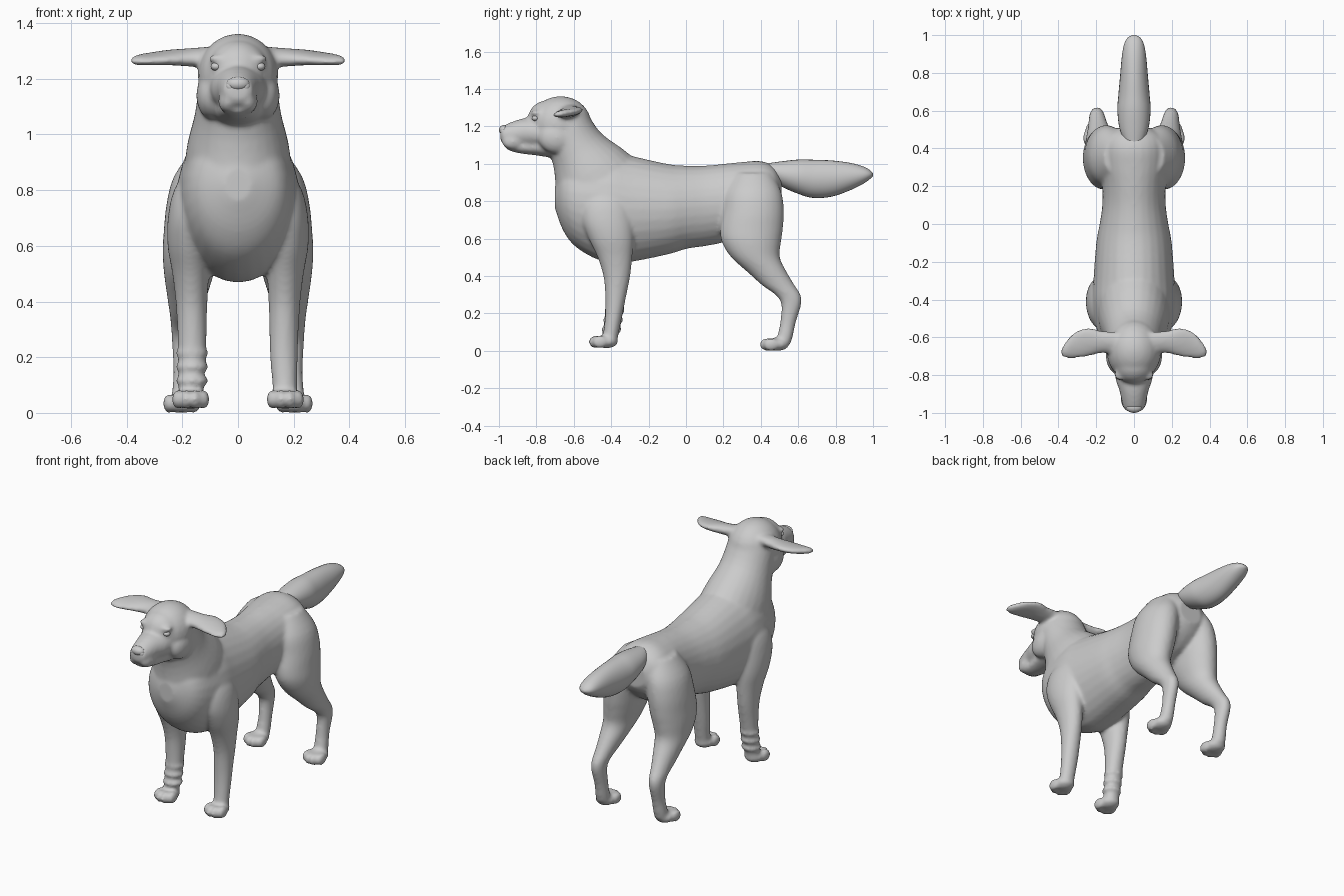
import bpy, bmesh
from math import sin, cos, pi
from mathutils import Vector, Matrix

X, Y, Z = Vector((1, 0, 0)), Vector((0, 1, 0)), Vector((0, 0, 1))


def catmull(p, steps=4):
    """Smoothly resample a list of section tuples."""
    p = [Vector(q) for q in p]
    out = []
    for i in range(len(p) - 1):
        a, b, c, d = p[max(i - 1, 0)], p[i], p[i + 1], p[min(i + 2, len(p) - 1)]
        for k in range(steps):
            t = k / steps
            out.append(b + (c - a) * (t / 2) + (a * 2 - b * 5 + c * 4 - d) * (t * t / 2)
                       + (b * 3 - a - c * 3 + d) * (t ** 3 / 2))
    return out + [p[-1]]


def loft(bm, secs, u, v, n=28):
    """Closed tube through ellipses (x, y, z, radius along u, radius along v)."""
    rings = []
    for s in catmull(secs):
        c = Vector(s[:3])
        rings.append([bm.verts.new(c + u * (s[3] * cos(2 * pi * i / n)) + v * (s[4] * sin(2 * pi * i / n)))
                      for i in range(n)])
    faces = [bm.faces.new(rings[0]), bm.faces.new(rings[-1])]
    for r, q in zip(rings, rings[1:]):
        faces += [bm.faces.new((r[i], r[(i + 1) % n], q[(i + 1) % n], q[i])) for i in range(n)]
    bmesh.ops.recalc_face_normals(bm, faces=faces)


def blob(bm, c, r):
    """Ellipsoid."""
    m = Matrix.Translation(c) @ Matrix.Diagonal((*r, 1))
    bmesh.ops.create_uvsphere(bm, u_segments=24, v_segments=14, radius=1, matrix=m)


def finish(bm, name):
    for f in bm.faces:
        f.smooth = True
    me = bpy.data.meshes.new(name)
    bm.to_mesh(me)
    bm.free()
    ob = bpy.data.objects.new(name, me)
    bpy.context.collection.objects.link(ob)
    return ob


body = bmesh.new()

# torso: y, top z, bottom z, half width
torso = [(-.70, .88, .76, .05), (-.66, .98, .65, .14), (-.60, 1.03, .565, .185), (-.50, 1.06, .50, .21),
         (-.40, 1.07, .47, .22), (-.30, 1.045, .475, .215), (-.10, 1.0, .515, .20), (0, .99, .545, .182),
         (.10, .99, .56, .168), (.20, 1.0, .58, .168), (.30, 1.01, .62, .18), (.40, 1.015, .66, .18),
         (.47, .985, .72, .15), (.51, .93, .78, .08)]
loft(body, [(0, y, (t + b) / 2, w, (t - b) / 2) for y, t, b, w in torso], X, Z)

# neck
loft(body, [(0, -.34, .72, .19, .26), (0, -.49, .91, .19, .235), (0, -.58, 1.07, .155, .158),
            (0, -.64, 1.20, .14, .135)], X, Vector((0, .8, .6)))

# skull, forehead, muzzle and lower jaw
blob(body, (0, -.67, 1.21), (.145, .165, .152))
blob(body, (0, -.74, 1.235), (.112, .107, .105))
loft(body, [(0, -.72, 1.165, .11, .09), (0, -.82, 1.165, .098, .082), (0, -.88, 1.165, .078, .076),
            (0, -.94, 1.157, .064, .064), (0, -.98, 1.155, .052, .046), (0, -.992, 1.155, .03, .028)], X, Z)
loft(body, [(0, -.70, 1.09, .10, .06), (0, -.80, 1.09, .075, .045), (0, -.90, 1.09, .055, .032),
            (0, -.96, 1.095, .033, .018)], X, Z)

for s in (-1, 1):
    # cheek, upper lip, brow
    blob(body, (s * .095, -.69, 1.14), (.055, .10, .085))
    blob(body, (s * .036, -.925, 1.118), (.035, .06, .042))
    blob(body, (s * .07, -.80, 1.272), (.035, .03, .016))
    # ear
    ear = [(.09, -.63, 1.28, .06, .036), (.17, -.625, 1.277, .06, .032), (.24, -.625, 1.277, .077, .026),
           (.31, -.64, 1.272, .072, .021), (.36, -.665, 1.268, .046, .018), (.388, -.68, 1.265, .016, .01)]
    loft(body, [(s * x, *r) for x, *r in ear], Vector((0, .98, .15)), Z)
    # front leg with shoulder
    front = [(.12, -.42, .90, .05, .08), (.155, -.425, .80, .075, .125), (.172, -.42, .70, .08, .135),
             (.175, -.40, .60, .078, .12), (.17, -.38, .50, .066, .093), (.167, -.37, .40, .057, .072),
             (.165, -.375, .30, .053, .057), (.165, -.385, .20, .05, .047), (.168, -.40, .10, .045, .042),
             (.17, -.41, .05, .045, .042)]
    loft(body, [(s * x, *r) for x, *r in front], X, Y)
    # hind leg with thigh
    hind = [(.09, .36, .95, .07, .10), (.125, .36, .85, .105, .15), (.145, .36, .75, .112, .163),
            (.157, .35, .65, .11, .168), (.166, .35, .58, .105, .158), (.176, .372, .50, .09, .13),
            (.183, .435, .42, .072, .105), (.19, .495, .35, .055, .087), (.195, .545, .30, .045, .068),
            (.197, .563, .25, .04, .054), (.195, .545, .15, .037, .042), (.197, .53, .08, .04, .042),
            (.198, .52, .04, .04, .04)]
    loft(body, [(s * x, *r) for x, *r in hind], X, Y)
    # paws: pad and four toes each
    for x, y, z in ((.17, -.425, .05), (.202, .49, .036)):
        blob(body, (s * x, y, z), (.058, .062, .036))
        for dx, dy in ((-.046, -.035), (-.016, -.055), (.016, -.055), (.046, -.035)):
            blob(body, (s * x + dx, y + dy, z - .002), (.022, .042, .035))

# folds of skin on one foreleg
for y, z in ((-.398, .115), (-.39, .165), (-.382, .215)):
    blob(body, (-.165, y, z), (.06, .055, .022))

ob = finish(body, "dog_body")
rm = ob.modifiers.new("fuse", 'REMESH')
rm.mode, rm.voxel_size, rm.use_smooth_shade = 'VOXEL', .01, True
sm = ob.modifiers.new("soften", 'SMOOTH')
sm.factor, sm.iterations = .5, 9

# tail: y, top z, bottom z, half width
bm = bmesh.new()
tail = [(.42, 1.0, .95, .04), (.50, 1.012, .885, .075), (.60, 1.023, .84, .088), (.68, 1.022, .818, .083),
        (.78, 1.018, .825, .074), (.88, 1.005, .86, .065), (.95, .985, .895, .053), (.985, .965, .92, .035),
        (1.0, .948, .935, .01)]
loft(bm, [(0, y, (t + b) / 2, w, (t - b) / 2) for y, t, b, w in tail], X, Z)
finish(bm, "tail")

# nose
bm = bmesh.new()
blob(bm, (0, -.972, 1.182), (.042, .028, .026))
for s in (-1, 1):
    blob(bm, (s * .026, -.968, 1.172), (.02, .024, .02))
finish(bm, "nose")

# eyes
for s, side in ((-1, "right"), (1, "left")):
    bm = bmesh.new()
    blob(bm, (s * .078, -.805, 1.244), (.02, .02, .015))
    finish(bm, side + "_eye")
